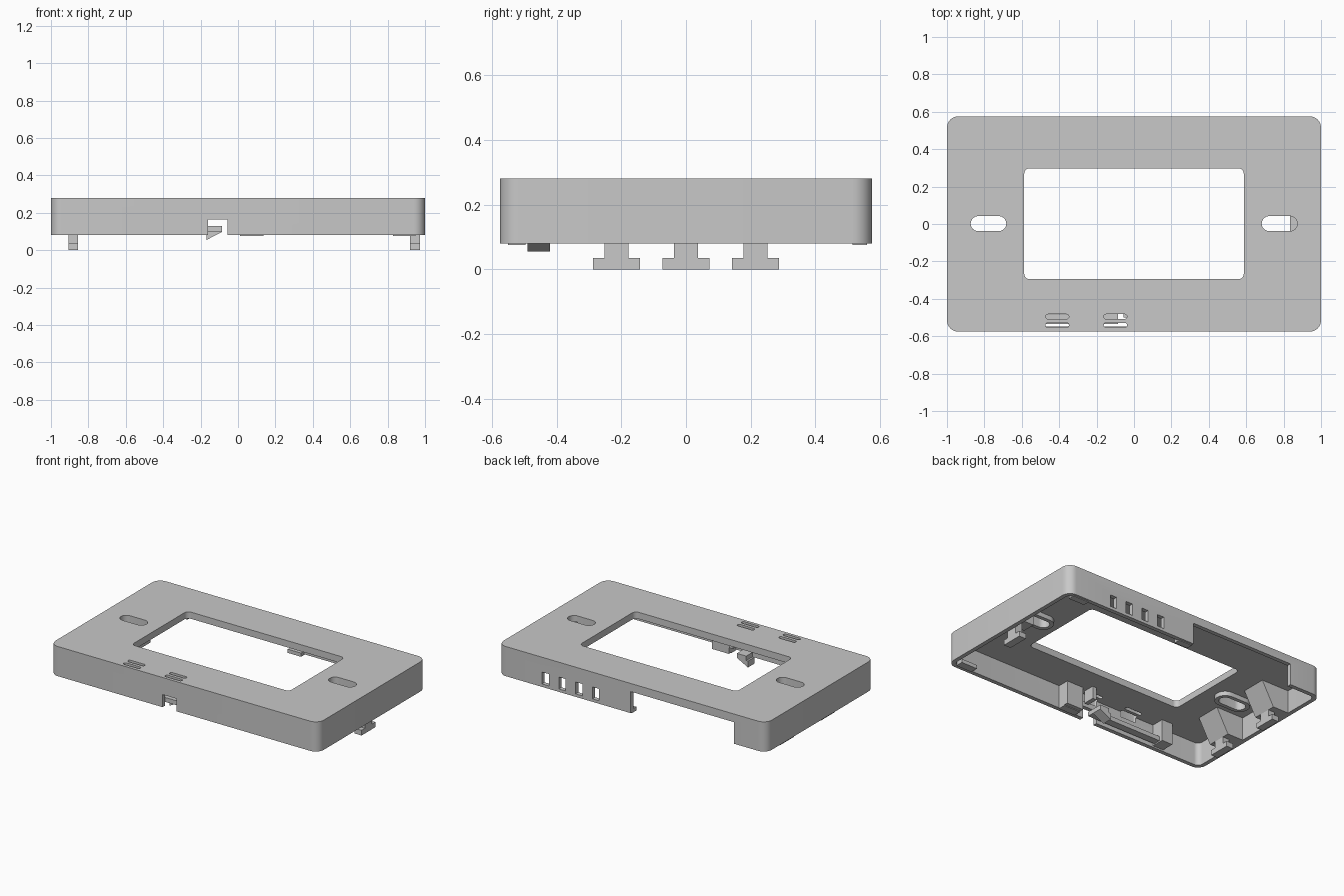
import bpy, bmesh, math

if "Cube" in bpy.data.objects:
    bpy.data.objects.remove(bpy.data.objects["Cube"])

grey = bpy.data.materials.new("plain grey")
grey.diffuse_color = (0.58, 0.58, 0.58, 1)
grey.use_nodes = True
grey.node_tree.nodes["Principled BSDF"].inputs["Base Color"].default_value = grey.diffuse_color

TOP, LIP, UNDER = 0.28, 0.08, 0.235   # plate top, wall bottom edge, plate underside


def prism(name, pts, lo, hi, axis="z"):
    """Extrude an outline: xy along z, yz along x, or xz along y."""
    place = {"z": lambda a, b, c: (a, b, c),
             "x": lambda a, b, c: (c, a, b),
             "y": lambda a, b, c: (a, c, b)}[axis]
    bm = bmesh.new()
    face = bm.faces.new([bm.verts.new(place(a, b, lo)) for a, b in pts])
    ext = bmesh.ops.extrude_face_region(bm, geom=[face])
    start, end = place(0, 0, lo), place(0, 0, hi)
    bmesh.ops.translate(bm, vec=[e - s for s, e in zip(start, end)],
                        verts=[g for g in ext["geom"] if isinstance(g, bmesh.types.BMVert)])
    bmesh.ops.recalc_face_normals(bm, faces=bm.faces)
    mesh = bpy.data.meshes.new(name)
    bm.to_mesh(mesh)
    bm.free()
    ob = bpy.data.objects.new(name, mesh)
    bpy.context.collection.objects.link(ob)
    mesh.materials.append(grey)
    return ob


def rounded(x0, x1, y0, y1, r, n=8):
    """Rectangle outline with round corners."""
    pts = []
    for i, (cx, cy) in enumerate([(x1 - r, y1 - r), (x0 + r, y1 - r),
                                  (x0 + r, y0 + r), (x1 - r, y0 + r)]):
        for k in range(n + 1):
            a = math.pi / 2 * (i + k / n)
            p = (cx + r * math.cos(a), cy + r * math.sin(a))
            if not pts or math.dist(p, pts[-1]) > 1e-5:
                pts.append(p)
    if math.dist(pts[0], pts[-1]) < 1e-5:
        pts.pop()
    return pts


def box(name, x0, x1, y0, y1, z0, z1):
    return prism(name, [(x0, y0), (x1, y0), (x1, y1), (x0, y1)], z0, z1)


def cut(target, cutters):
    """Subtract each cutter and remove it."""
    bpy.context.view_layer.objects.active = target
    for c in cutters:
        m = target.modifiers.new("cut", "BOOLEAN")
        m.operation, m.solver, m.object = "DIFFERENCE", "EXACT", c
        bpy.ops.object.modifier_apply(modifier=m.name)
        bpy.data.objects.remove(c)


def smooth(ob):
    bpy.ops.object.select_all(action="DESELECT")
    ob.select_set(True)
    bpy.context.view_layer.objects.active = ob
    bpy.ops.object.shade_smooth_by_angle(angle=math.radians(30))


# Hollow cover with window, mounting slots, vents and wall notches
cover = prism("cover", rounded(-1, 1, -0.575, 0.575, 0.06), LIP, TOP)
cutters = [
    prism("cavity", rounded(-0.972, 0.972, -0.547, 0.547, 0.035), 0.0, UNDER),
    prism("window", rounded(-0.587, 0.587, -0.295, 0.298, 0.03), 0.0, 0.4),
    box("back_notch", -0.76, 0.01, 0.53, 0.7, 0.0, 0.225),
    box("front_notch", -0.16, -0.055, -0.7, -0.53, 0.0, 0.165),
]
for s in (-1, 1):
    cutters.append(prism("screw_slot", rounded(s * 0.778 - 0.095, s * 0.778 + 0.095,
                                               -0.038, 0.042, 0.0395), 0.0, 0.4))
for x in (-0.473, -0.162):
    for y in (-0.495, -0.541):
        cutters.append(prism("top_vent", rounded(x, x + 0.125, y - 0.0125, y + 0.0125, 0.0124, 5),
                             0.2, 0.4))
for i in range(4):
    x = 0.27 + 0.125 * i
    cutters.append(box("back_vent", x - 0.025, x + 0.025, 0.5, 0.7, 0.1, 0.18))
cut(cover, cutters)
smooth(cover)

# Raised collars under the mounting slots
for s in (-1, 1):
    c = s * 0.778
    collar = prism("slot_collar", rounded(c - 0.12, c + 0.12, -0.063, 0.067, 0.0645),
                   0.205, UNDER + 0.005)
    cut(collar, [prism("collar_hole", rounded(c - 0.095, c + 0.095, -0.038, 0.042, 0.0395), 0.1, 0.3)])
    smooth(collar)


def tab(x0, x1, y):
    """T-shaped hanging tab."""
    prism("hanging_tab", [(y + a, b) for a, b in (
        (-0.073, 0), (0.073, 0), (0.073, 0.035), (0.037, 0.035), (0.037, 0.15),
        (-0.037, 0.15), (-0.037, 0.035), (-0.073, 0.035))], x0, x1, "x")


# Two tabs with sloped brackets on the left, one tab with a block on the right
for y in (-0.215, 0.215):
    tab(-0.905, -0.855, y)
    prism("tab_bracket", [(-0.975, LIP), (-0.855, LIP), (-0.765, UNDER + 0.005),
                          (-0.975, UNDER + 0.005)], y - 0.085, y + 0.085, "y")
tab(0.92, 0.972, 0)
box("tab_block", 0.835, 0.975, -0.045, 0.045, 0.14, UNDER + 0.005)
box("tab_stem", 0.92, 0.975, -0.037, 0.037, 0.1, 0.2)

# Spring latch along the front wall
box("latch_arm", -0.65, -0.085, -0.535, -0.485, 0.098, 0.128)
box("latch_head", -0.155, -0.085, -0.49, -0.42, 0.098, 0.128)
prism("latch_hook", [(-0.168, 0.055), (-0.168, 0.098), (-0.085, 0.098)], -0.49, -0.42, "y")
box("latch_root", -0.69, -0.61, -0.55, -0.46, 0.09, UNDER + 0.005)
box("latch_guide", -0.055, -0.025, -0.5, -0.42, 0.15, UNDER + 0.005)
box("latch_stop", 0.01, 0.135, -0.55, -0.47, LIP, UNDER + 0.005)

# Small pads along the wall edges
for x0, x1 in ((0.01, 0.135), (0.83, 0.95)):
    box("front_pad", x0, x1, -0.55, -0.497, 0.075, 0.1)
    box("back_pad", x0, x1 if x0 > 0.5 else 0.11, 0.515, 0.56, 0.075, 0.1)
